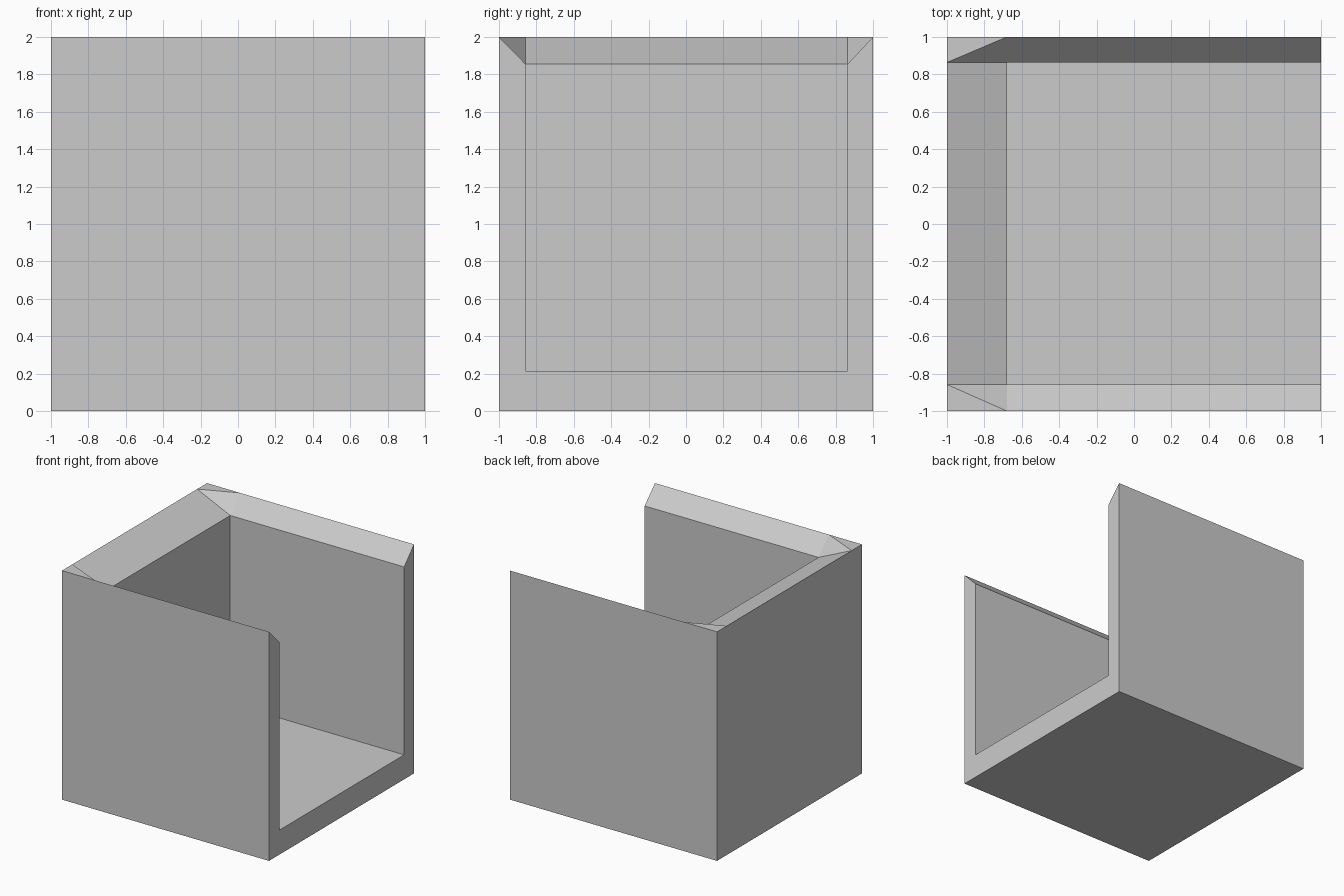
import bpy
import bmesh

if "Cube" in bpy.data.objects:
    bpy.data.objects.remove(bpy.data.objects["Cube"])

# Main dimensions of the open-sided box
LEFT_INNER = -0.68
FLOOR_TOP = 0.214
RIM_INNER = 1.855
INNER_Y = {-1: -0.858, 1: 0.864}

bm = bmesh.new()


def side_wall(s):
    """One front/back wall with its bevelled rim; returns its named vertices."""
    yi = INNER_Y[s]
    points = {
        "A": (-1, s, 0), "B": (1, s, 0), "C": (1, s, 2),
        "D": (LEFT_INNER, s, 2), "E": (-1, s, 2), "F": (-1, yi, 2),
        "G": (LEFT_INNER, yi, RIM_INNER), "H": (1, yi, RIM_INNER),
        "I": (LEFT_INNER, yi, FLOOR_TOP), "J": (1, yi, FLOOR_TOP),
    }
    v = {k: bm.verts.new(p) for k, p in points.items()}
    # outer face, flat corner, sloped corner, sloped rim, inner face
    for loop in ("ABCDE", "DEF", "DFG", "DCHG", "GHJI"):
        bm.faces.new([v[k] for k in loop])
    return v


front, back = side_wall(-1), side_wall(1)

# Faces joining the walls: underside, floor, left inside, left rim, left outside, open right end
for loop in ("AB", "IJ", "GI", "FG", "AEF", "BCHJ"):
    bm.faces.new([front[k] for k in loop] + [back[k] for k in reversed(loop)])

bmesh.ops.recalc_face_normals(bm, faces=bm.faces)
mesh = bpy.data.meshes.new("open_box")
bm.to_mesh(mesh)
bm.free()
bpy.context.collection.objects.link(bpy.data.objects.new("open_box", mesh))
